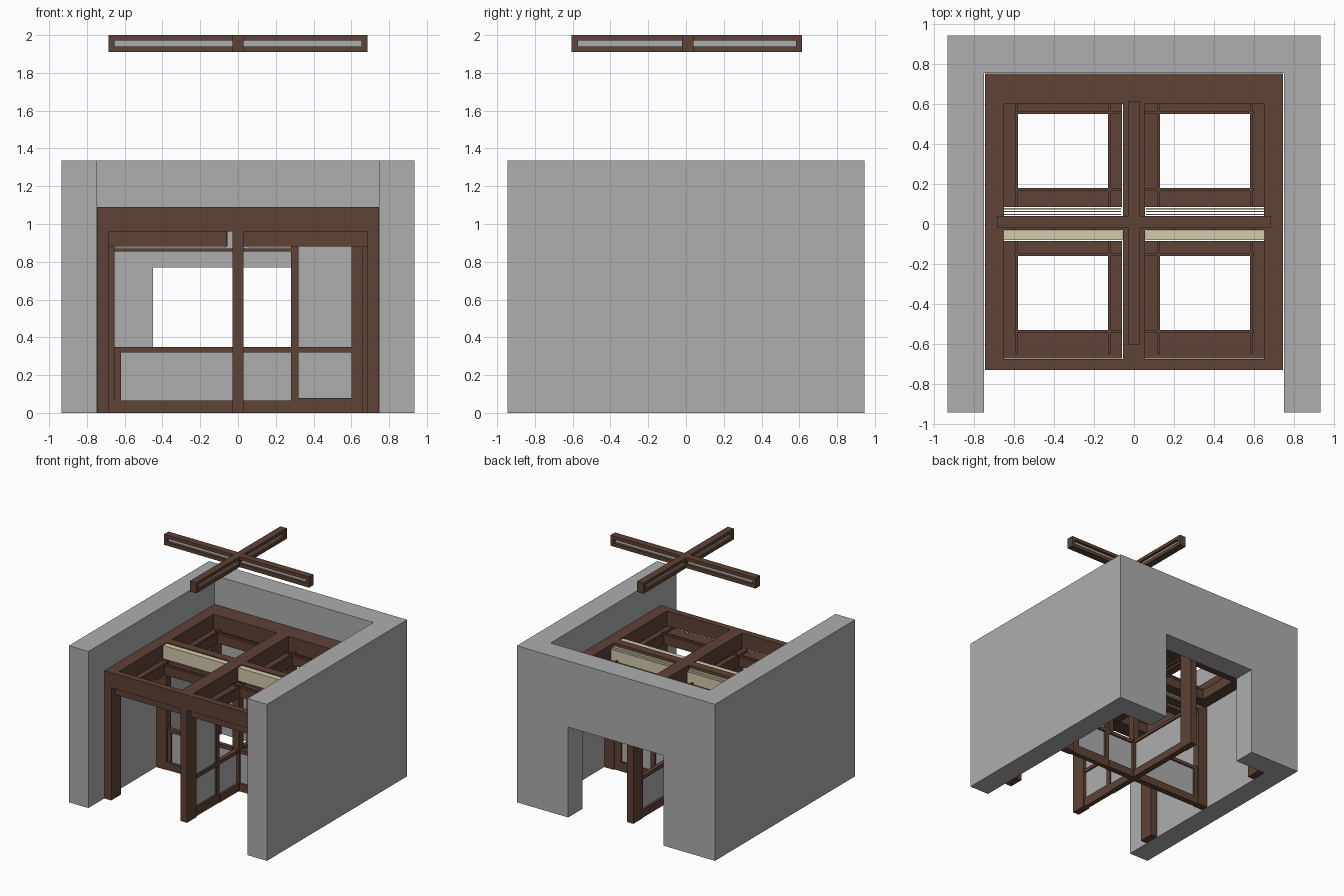
import bpy, bmesh

if "Cube" in bpy.data.objects:
    bpy.data.objects.remove(bpy.data.objects["Cube"])


def material(name, rgb):
    m = bpy.data.materials.new(name)
    m.diffuse_color = (*rgb, 1)
    m.use_nodes = True
    m.node_tree.nodes["Principled BSDF"].inputs["Base Color"].default_value = m.diffuse_color
    return m


WOOD = material("dark brown wood", (0.112, 0.054, 0.036))
GREY = material("grey plaster", (0.42, 0.42, 0.42))
CREAM = material("cream cloth", (0.66, 0.59, 0.40))


def boxes(name, mat, items):
    """One object made of boxes given as (x0, x1, y0, y1, z0, z1)."""
    bm = bmesh.new()
    for x0, x1, y0, y1, z0, z1 in items:
        r = bmesh.ops.create_cube(bm, size=1)
        for v in r["verts"]:
            v.co = ((x0 + x1) / 2 + v.co.x * (x1 - x0),
                    (y0 + y1) / 2 + v.co.y * (y1 - y0),
                    (z0 + z1) / 2 + v.co.z * (z1 - z0))
    me = bpy.data.meshes.new(name)
    bm.to_mesh(me)
    bm.free()
    me.materials.append(mat)
    ob = bpy.data.objects.new(name, me)
    bpy.context.collection.objects.link(ob)
    return ob


def profile(name, mat, pts, z0, z1):
    """Vertical extrusion of a plan outline."""
    bm = bmesh.new()
    f = bm.faces.new([bm.verts.new((x, y, z0)) for x, y in pts])
    r = bmesh.ops.extrude_face_region(bm, geom=[f])
    for v in r["geom"]:
        if isinstance(v, bmesh.types.BMVert):
            v.co.z = z1
    bmesh.ops.recalc_face_normals(bm, faces=bm.faces[:])
    me = bpy.data.meshes.new(name)
    bm.to_mesh(me)
    bm.free()
    me.materials.append(mat)
    ob = bpy.data.objects.new(name, me)
    bpy.context.collection.objects.link(ob)
    return ob


# U-shaped wall with a doorway cut through the back
wall = profile("outer_wall", GREY,
               [(-.935, -.945), (-.75, -.945), (-.75, .755), (.75, .755),
                (.75, -.945), (.935, -.945), (.935, .945), (-.935, .945)], 0, 1.335)
cut = boxes("doorway_cutter", GREY, [(-.45, .45, .6, 1.1, -.2, .77)])
cut.hide_render = True
cut.hide_viewport = True
mod = wall.modifiers.new("doorway", "BOOLEAN")
mod.object = cut
mod.solver = "EXACT"

# Posts at the corners and at the middle of each side
posts = []
for y0, y1 in ((-.73, -.6), (.62, .753)):
    for x0, x1 in ((-.747, -.685), (-.03, .03), (.685, .747)):
        posts.append((x0, x1, y0, y1, 0, .96))
for x0, x1 in ((-.747, -.655), (.66, .747)):
    posts.append((x0, x1, -.03, .03, 0, .96))
posts.append((-.03, .03, -.03, .03, 0, .96))
boxes("posts", WOOD, posts)

# Top frame and its crossing beams
boxes("top_frame", WOOD, [
    (-.747, .747, -.73, -.675, .96, 1.09), (-.747, .747, .6, .753, .96, 1.09),
    (-.747, -.65, -.675, .6, .96, 1.09), (.65, .747, -.675, .6, .96, 1.09)])
boxes("cross_beams", WOOD, [
    (-.055, .055, -.675, .6, .96, 1.09),
    (-.65, -.055, -.03, .04, .88, 1.09), (.055, .65, -.03, .04, .88, 1.09),
    (-.03, .03, -.6, .62, .88, .96)])

# Ceiling ring with thin crossing battens over each quarter
for side, (a, b, c, d) in (("left", (-.685, -.58, -.13, -.06)),
                           ("right", (.03, .13, .58, .685))):
    for end, (e, f, g, h) in (("front", (-.673, -.53, -.16, -.085)),
                              ("back", (.085, .18, .55, .64))):
        boxes(f"ceiling_ring_{end}_{side}", WOOD, [
            (a, d, e, f, .88, .959), (a, d, g, h, .88, .959),
            (a, b, f, g, .88, .959), (c, d, f, g, .88, .959)])
        y0, y1 = max(e, -.65), min(h, .6)
        x0, x1 = max(a, -.6), min(d, .6)
        boxes(f"battens_{end}_{side}", WOOD,
              [(x - .014 * s, x, y0, y1, .96, .975) if s > 0 else
               (x, x + .014, y0, y1, .96, .975) for x, s in ((b, 1), (c, -1))] +
              [(x0, x1, y - .014, y, .962, .977) if s > 0 else
               (x0, x1, y, y + .014, .962, .977) for y, s in ((f, 1), (g, -1))])


# Cross-shaped partition: u runs along the arm, `turn` maps it to x or y
def arm(name, turn, door):
    def t(u0, u1, w, z0, z1):
        if turn == "right":
            return (u0, u1, -w, w, z0, z1)
        if turn == "left":
            return (-u1, -u0, -w, w, z0, z1)
        if turn == "front":
            return (-w, w, -u1, -u0, z0, z1)
        return (-w, w, u0, u1, z0, z1)
    if door:
        # fixed low screen beside a full panelled door
        boxes(name + "_screen_frame", WOOD, [
            t(.03, .28, .025, 0, .065), t(.03, .28, .018, .32, .35),
            t(.03, .28, .015, .855, .87)])
        boxes(name + "_door_frame", WOOD, [
            t(.28, .32, .02, 0, .88), t(.6, .66, .02, 0, .88),
            t(.32, .6, .02, 0, .08), t(.32, .6, .02, .32, .35)])
        boxes(name + "_panels", GREY, [
            t(.03, .28, .006, .065, .32), t(.32, .6, .006, .08, .32),
            t(.32, .6, .006, .35, .88)])
    else:
        boxes(name + "_screen_frame", WOOD, [
            t(.03, .66, .025, 0, .065), t(.03, .655, .018, .32, .35),
            t(.62, .655, .018, .065, .32), t(.03, .655, .015, .855, .87)])
        boxes(name + "_panels", GREY, [t(.03, .62, .006, .065, .32)])


for d in ("right", "front"):
    arm(d + "_partition", d, True)
for d in ("left", "back"):
    arm(d + "_partition", d, False)

# Cream blinds either side of the long cross beam
boxes("front_blinds", CREAM, [(-.65, -.057, -.08, -.032, .97, 1.083),
                              (.057, .65, -.08, -.032, .97, 1.083)])
boxes("back_blinds", CREAM, [
    (a, b, y, y + .007, .873, z)
    for a, b in ((-.65, -.065), (.06, .65))
    for y, z in ((.044, 1.07), (.059, 1.06), (.073, 1.05))])

# Raised transom cross with slim infill panels
rails = [(-.03, .03, -.02, .04, 1.91, 2)]
infill = []
for z0, z1 in ((1.91, 1.94), (1.972, 2)):
    rails += [(-.685, -.03, -.02, .04, z0, z1), (.03, .685, -.02, .04, z0, z1),
              (-.03, .03, -.605, -.02, z0, z1), (-.03, .03, .04, .615, z0, z1)]
rails += [(-.685, -.655, -.02, .04, 1.94, 1.972), (.655, .685, -.02, .04, 1.94, 1.972),
          (-.03, .03, -.605, -.572, 1.94, 1.972), (-.03, .03, .583, .615, 1.94, 1.972)]
infill += [(-.655, -.03, .002, .018, 1.94, 1.972), (.03, .655, .002, .018, 1.94, 1.972),
           (-.008, .008, -.572, -.02, 1.94, 1.972), (-.008, .008, .04, .583, 1.94, 1.972)]
boxes("transom_cross", WOOD, rails)
boxes("transom_infill", GREY, infill)
